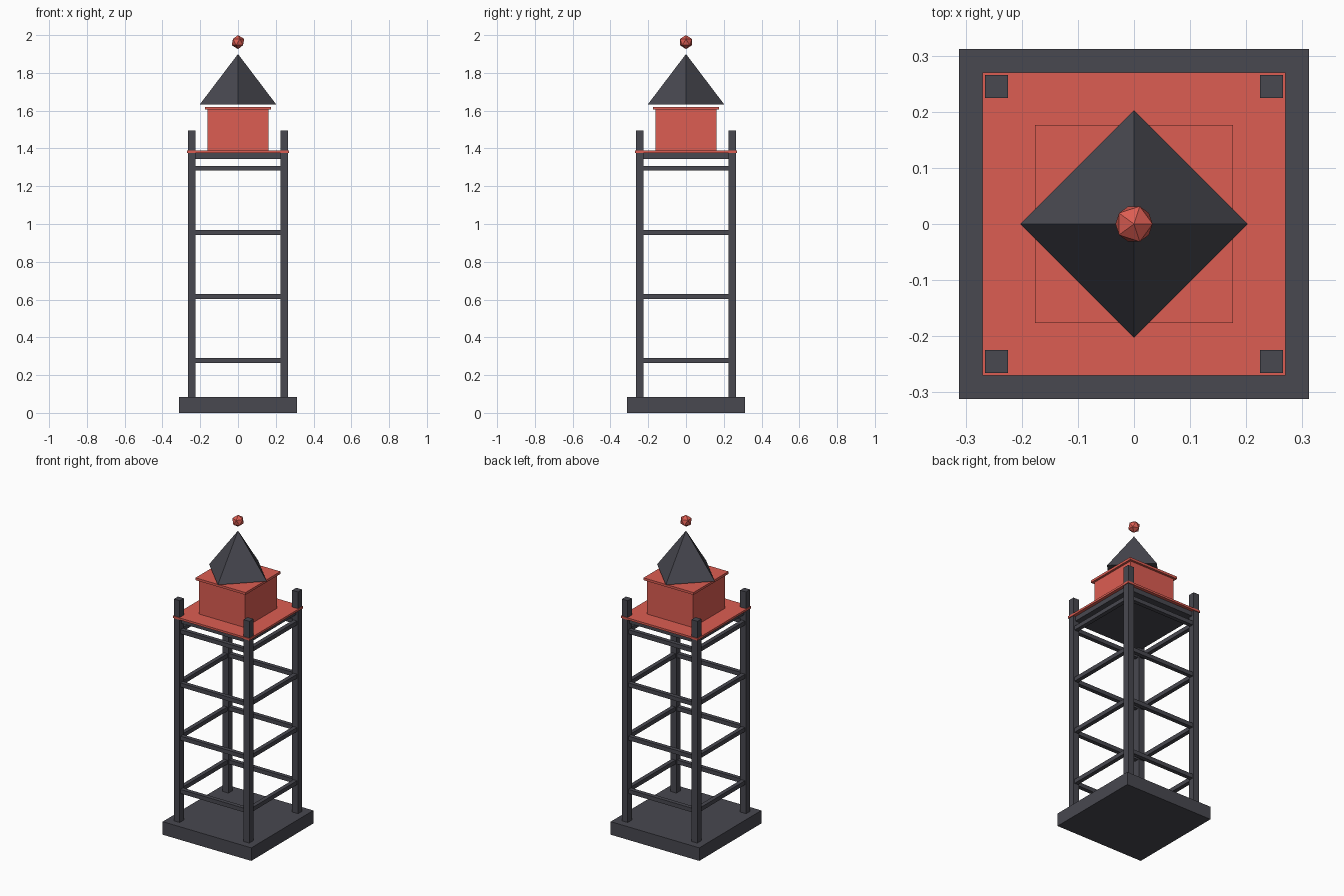
import bpy
from math import pi

if "Cube" in bpy.data.objects:
    bpy.data.objects.remove(bpy.data.objects["Cube"])


def material(name, rgb):
    m = bpy.data.materials.new(name)
    m.diffuse_color = (*rgb, 1)
    m.use_nodes = True
    m.node_tree.nodes["Principled BSDF"].inputs["Base Color"].default_value = m.diffuse_color
    return m


DARK = material("dark_steel", (0.065, 0.065, 0.08))
RED = material("red_paint", (0.72, 0.11, 0.085))


def finish(name, mat):
    ob = bpy.context.object
    ob.name = name
    ob.data.materials.append(mat)
    return ob


def box(name, x, y, z0, z1, sx, sy, mat):
    bpy.ops.mesh.primitive_cube_add(size=1, location=(x, y, (z0 + z1) / 2))
    ob = finish(name, mat)
    ob.scale = (sx, sy, z1 - z0)
    return ob


P = 0.245   # post offset from the centre
W = 0.041   # post width
R = 0.026   # brace thickness

# Foundation slab
box("base", 0, 0, 0, 0.083, 0.624, 0.624, DARK)

# Corner posts
for sx in (-1, 1):
    for sy in (-1, 1):
        box("corner_post", sx * P, sy * P, 0.08, 1.495, W, W, DARK)

# Four rings of horizontal braces
for i in range(4):
    z = 0.278 + 0.339 * i
    for s in (-1, 1):
        box("brace_x", 0, s * P, z - R / 2, z + R / 2, 2 * P, R, DARK)
        box("brace_y", s * P, 0, z - R / 2, z + R / 2, R, 2 * P, DARK)

# Deck: dark support under a thin red plate
box("deck_support", 0, 0, 1.345, 1.375, 0.5, 0.5, DARK)
box("deck_plate", 0, 0, 1.375, 1.388, 0.54, 0.54, RED)

# Cabin with overhanging lid
box("cabin", 0, 0, 1.385, 1.607, 0.324, 0.324, RED)
box("cabin_lid", 0, 0, 1.605, 1.62, 0.352, 0.352, RED)

# Four-sided roof floating just above the lid, corners on the axes
bpy.ops.mesh.primitive_cone_add(vertices=4, radius1=0.203, radius2=0, depth=0.268,
                                location=(0, 0, 1.766))
finish("roof", DARK)

# Low-poly beacon ball
bpy.ops.mesh.primitive_ico_sphere_add(subdivisions=1, radius=0.037, location=(0, 0, 1.963))
finish("beacon", RED)
